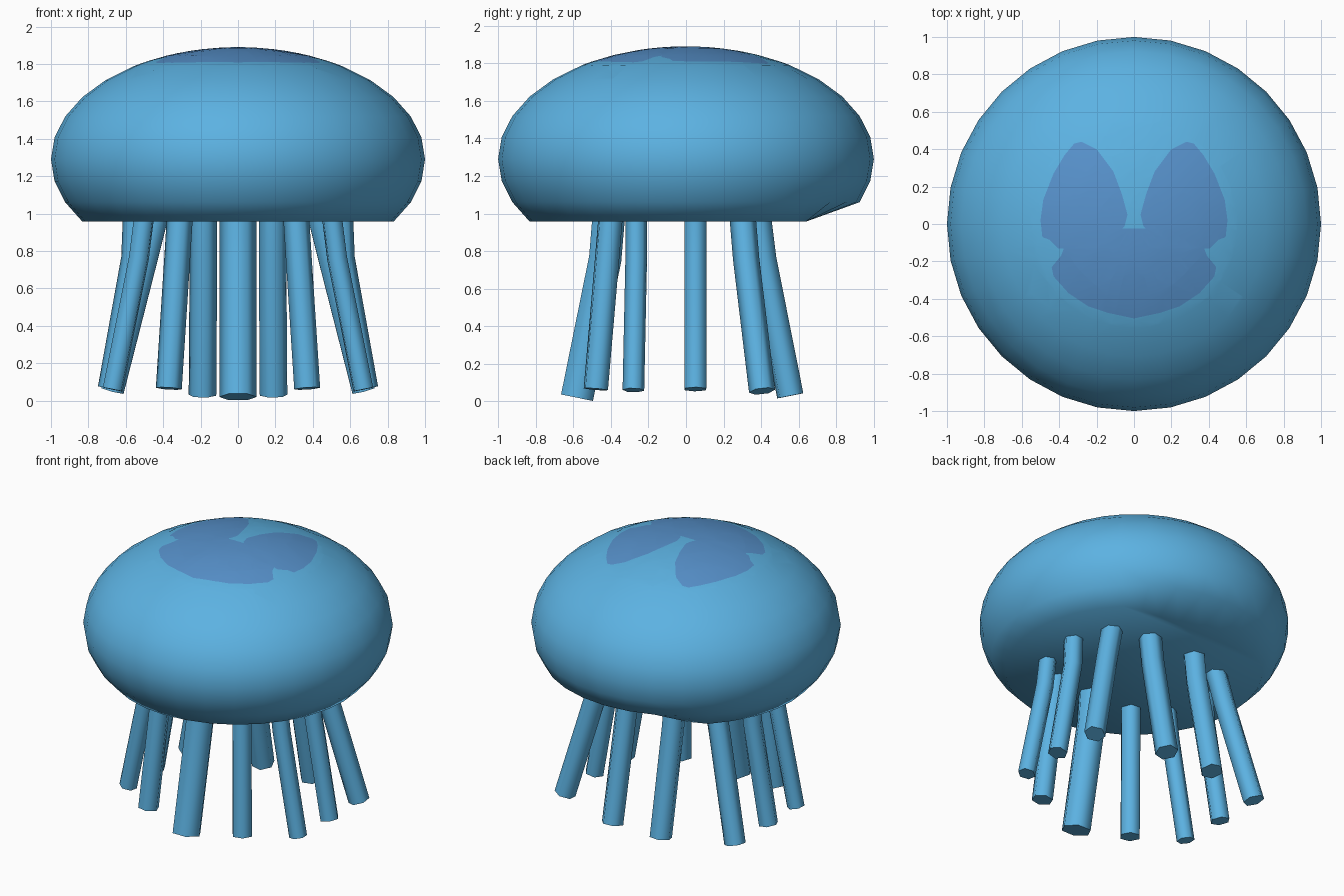
import bpy, bmesh, math
from mathutils import Vector

if "Cube" in bpy.data.objects:
    bpy.data.objects.remove(bpy.data.objects["Cube"])


def material(name, rgb):
    m = bpy.data.materials.new(name)
    m.diffuse_color = (*rgb, 1.0)
    m.use_nodes = True
    m.node_tree.nodes["Principled BSDF"].inputs["Base Color"].default_value = m.diffuse_color
    return m


BLUE = material("sea blue", (0.107, 0.445, 0.76))
VIOLET = material("violet blue", (0.095, 0.285, 0.60))


def finish(bm, name, mats):
    bmesh.ops.recalc_face_normals(bm, faces=bm.faces[:])
    for f in bm.faces:
        f.smooth = True
    me = bpy.data.meshes.new(name)
    bm.to_mesh(me)
    bm.free()
    for m in mats:
        me.materials.append(m)
    ob = bpy.data.objects.new(name, me)
    bpy.context.collection.objects.link(ob)
    return ob


# Right half of the three-lobed marking seen from above, mirrored to a full outline
half = [(0, -.025), (.065, -.025), (.05, -.01), (.035, .05), (.065, .16), (.11, .28),
        (.20, .40), (.28, .44), (.32, .43), (.37, .37), (.43, .27), (.485, .13),
        (.50, .02), (.49, -.07), (.45, -.085), (.405, -.13), (.375, -.13), (.39, -.17),
        (.44, -.23), (.43, -.28), (.35, -.37), (.245, -.44), (.14, -.475), (0, -.505)]
outline = half + [(-x, y) for x, y in reversed(half[1:-1])]


def inside(x, y):
    hit = False
    for (x0, y0), (x1, y1) in zip(outline, outline[1:] + outline[:1]):
        if (y0 > y) != (y1 > y) and x < x0 + (y - y0) * (x1 - x0) / (y1 - y0):
            hit = not hit
    return hit


# Bell: flattened sphere, cut off below and closed with a flat underside
CZ, RZ = 1.29, 0.6
bm = bmesh.new()
bmesh.ops.create_uvsphere(bm, u_segments=32, v_segments=16, radius=1.0)
for v in bm.verts:
    v.co.z = CZ + RZ * v.co.z
bmesh.ops.delete(bm, geom=[v for v in bm.verts if v.co.z < 0.94], context='VERTS')
for v in bm.verts:
    if v.co.z < 1.0:
        v.co.y = min(v.co.y, 0.637)      # slanted cut at the back of the rim
bmesh.ops.holes_fill(bm, edges=[e for e in bm.edges if e.is_boundary], sides=0)

# Cut the marking's outline into the crown and keep the new points on the dome
for (x0, y0), (x1, y1) in zip(outline, outline[1:] + outline[:1]):
    top = [f for f in bm.faces if f.calc_center_median().z > 1.77]
    geom = list({v for f in top for v in f.verts} | {e for f in top for e in f.edges}) + top
    bmesh.ops.bisect_plane(bm, geom=geom, dist=1e-5, plane_co=(x0, y0, 1.8),
                           plane_no=(y1 - y0, x0 - x1, 0))
bm.faces.ensure_lookup_table()
for f in bm.faces:
    c = f.calc_center_median()
    f.material_index = 1 if c.z > 1.7 and inside(c.x, c.y) else 0
for v in bm.verts:
    if v.co.z > 1.75:
        v.co.z = CZ + RZ * math.sqrt(max(0, 1 - v.co.x ** 2 - v.co.y ** 2))
finish(bm, "bell", [BLUE, VIOLET])


# Tentacles: six-sided tubes along a three-point path, kinked near the top
def tentacle(name, path, r, turn):
    pts = [Vector(p) for p in path]
    bm = bmesh.new()
    rings = []
    for i, p in enumerate(pts):
        t = (pts[min(i + 1, len(pts) - 1)] - pts[max(i - 1, 0)]).normalized()
        out = Vector((pts[-1].x, pts[-1].y, 0)).normalized()
        side = t.cross(out).normalized()
        out = side.cross(t)
        rings.append([bm.verts.new(p + r * (math.cos(a) * out + math.sin(a) * side))
                      for a in (turn + k * math.pi / 3 for k in range(6))])
    for a, b in zip(rings, rings[1:]):
        for k in range(6):
            bm.faces.new((a[k], a[(k + 1) % 6], b[(k + 1) % 6], b[k]))
    bm.faces.new(rings[0])
    bm.faces.new(rings[-1])
    ob = finish(bm, name, [BLUE])
    bpy.context.view_layer.objects.active = ob
    ob.select_set(True)
    bpy.ops.object.shade_smooth_by_angle(angle=math.radians(65))
    ob.select_set(False)


# name, top xy, kink xy, tip xyz, radius
specs = [
    ("outer_front_tentacle", (.31, -.40), (.325, -.42), (.37, -.48, .065), .07),
    ("front_side_tentacle", (.50, -.265), (.53, -.265), (.67, -.28, .06), .058),
    ("side_tentacle", (.55, .05), (.56, .05), (.685, .05, .065), .065),
    ("back_side_tentacle", (.43, .30), (.49, .32), (.67, .405, .055), .07),
    ("back_tentacle", (.185, .38), (.185, .41), (.19, .555, .03), .075),
]
tentacle("front_tentacle", [(0, -.41, 1.0), (0, -.43, .76), (0, -.58, .02)], .1, math.pi / 6)
for name, a, b, c, r in specs:
    for s, label in ((1, "right_"), (-1, "left_")):
        tentacle(label + name, [(s * a[0], a[1], 1.0), (s * b[0], b[1], .76),
                                (s * c[0], c[1], c[2])], r, 0)
